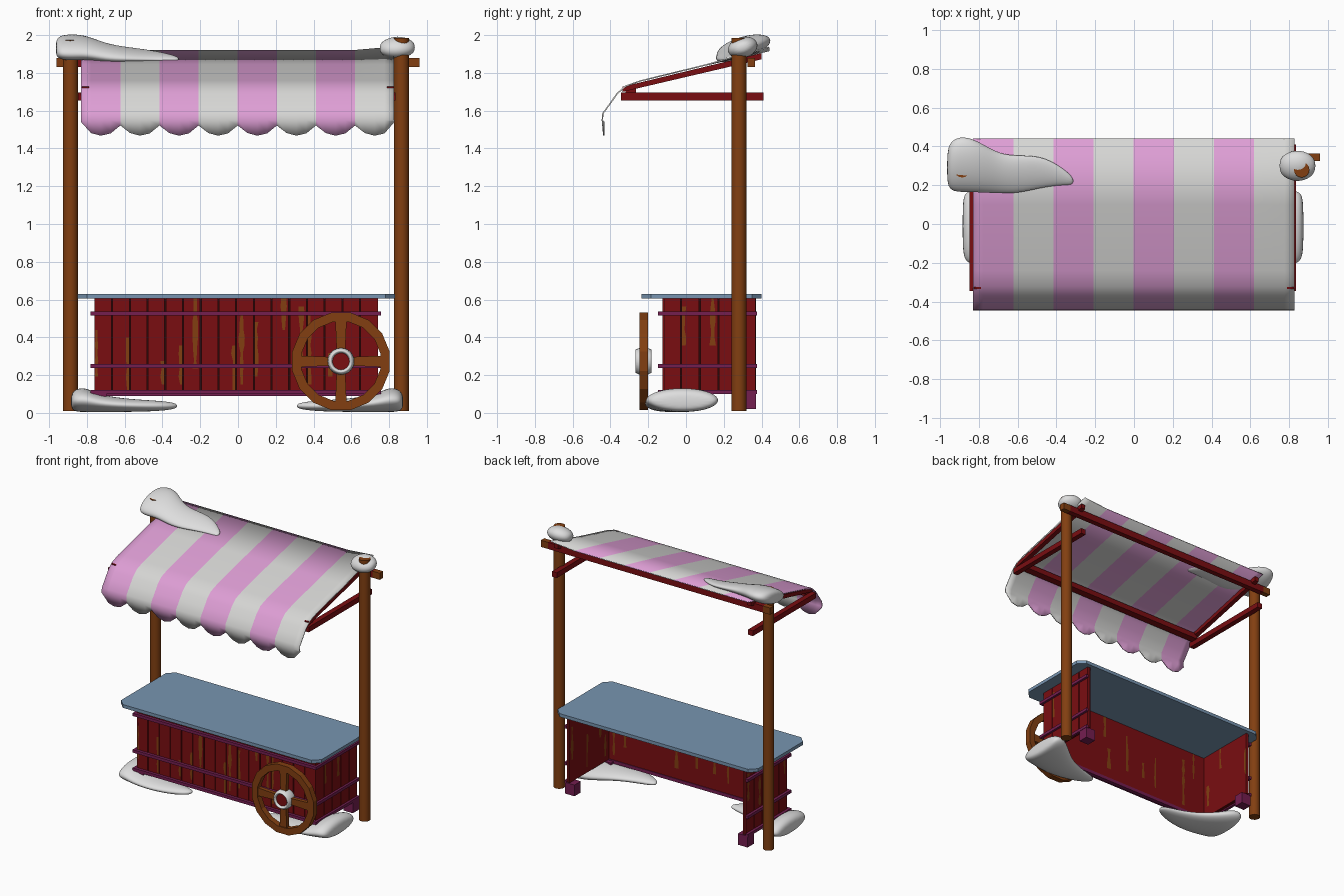
import bpy, bmesh, math, random
from mathutils import Vector

if "Cube" in bpy.data.objects:
    bpy.data.objects.remove(bpy.data.objects["Cube"])

random.seed(7)


def mat(name, r, g, b):
    lin = [((c / 255 + 0.055) / 1.055) ** 2.4 if c > 10 else c / 255 / 12.92 for c in (r, g, b)]
    m = bpy.data.materials.new(name)
    m.diffuse_color = (*lin, 1)
    m.use_nodes = True
    m.node_tree.nodes["Principled BSDF"].inputs["Base Color"].default_value = m.diffuse_color
    return m


RED = mat("dark red paint", 122, 13, 17)
BROWN = mat("bare wood", 130, 63, 17)
PLUM = mat("plum trim", 116, 30, 80)
BLUE = mat("blue counter", 120, 149, 177)
PINK = mat("pink cloth", 222, 158, 213)
WHITE = mat("white cloth", 214, 214, 212)
SNOW = mat("snow", 222, 222, 222)
DARK = mat("dark groove", 40, 8, 8)


def finish(name, bm, mats, smooth=None):
    me = bpy.data.meshes.new(name)
    bmesh.ops.recalc_face_normals(bm, faces=bm.faces)
    bm.to_mesh(me)
    bm.free()
    for m in mats:
        me.materials.append(m)
    ob = bpy.data.objects.new(name, me)
    bpy.context.collection.objects.link(ob)
    if smooth:
        bpy.ops.object.select_all(action='DESELECT')
        ob.select_set(True)
        bpy.context.view_layer.objects.active = ob
        bpy.ops.object.shade_smooth_by_angle(angle=math.radians(smooth))
    return ob


def prism(name, outline, offset, m):
    """Extrude a closed 3D outline by an offset vector."""
    bm = bmesh.new()
    f = bm.faces.new([bm.verts.new(p) for p in outline])
    ext = bmesh.ops.extrude_face_region(bm, geom=[f], use_keep_orig=True)
    vs = [v for v in ext['geom'] if isinstance(v, bmesh.types.BMVert)]
    bmesh.ops.translate(bm, verts=vs, vec=offset)
    return finish(name, bm, [m])


def box(name, x0, x1, y0, y1, z0, z1, m):
    return prism(name, [(x0, y0, z0), (x1, y0, z0), (x1, y1, z0), (x0, y1, z0)], (0, 0, z1 - z0), m)


def cylinder(name, loc, r, h, n, m, rot=(0, 0, 0)):
    bpy.ops.mesh.primitive_cylinder_add(vertices=n, radius=r, depth=h, location=loc, rotation=rot)
    ob = bpy.context.object
    ob.name = name
    ob.data.materials.append(m)
    bpy.ops.object.shade_smooth_by_angle(angle=math.radians(40))
    return ob


def plank_wall(name, o, u, width, count, gap, thick, z0=0.11, z1=0.605, rows=12):
    """Row of planks, each with a jagged strip of bare wood."""
    bm = bmesh.new()
    o, u, w = Vector(o), Vector(u), width / count
    for i in range(count):
        a, b = i * w + gap / 2, (i + 1) * w - gap / 2
        worn = random.random() < 0.7
        lo = random.randint(0, rows - 4)
        hi = lo + random.randint(3, 9)
        mid = random.choice([0.08, 0.3, 0.7, 0.92])
        grid = []
        for r in range(rows + 1):
            half = random.uniform(0.05, 0.19)
            s = [0, max(0.01, mid - half), min(0.99, mid + half), 1]
            z = z0 + (z1 - z0) * r / rows
            grid.append([bm.verts.new(o + u * (a + (b - a) * t) + Vector((0, 0, z))) for t in s])
        for r in range(rows):
            for c in range(3):
                f = bm.faces.new((grid[r][c], grid[r][c + 1], grid[r + 1][c + 1], grid[r + 1][c]))
                f.material_index = int(worn and c == 1 and lo <= r < hi)
    ob = finish(name, bm, [RED, BROWN])
    s = ob.modifiers.new("thickness", 'SOLIDIFY')
    s.thickness, s.offset = thick, 0


def snow(name, sections, slope=0.0, floor=None, n=14):
    """Smooth lump lofted along x from (x, y, z, half width, half height)."""
    bm = bmesh.new()
    rings = []
    for x, cy, cz, ry, rz in sections:
        ring = []
        for k in range(n):
            a = 2 * math.pi * k / n
            y, z = ry * math.cos(a), cz + rz * math.sin(a)
            z += slope * y
            ring.append(bm.verts.new((x, cy + y, z if floor is None else max(z, floor))))
        rings.append(ring)
    for p, q in zip(rings, rings[1:]):
        for k in range(n):
            bm.faces.new((p[k], p[(k + 1) % n], q[(k + 1) % n], q[k]))
    bm.faces.new(rings[0])
    bm.faces.new(rings[-1])
    ob = finish(name, bm, [SNOW], 180)
    ob.modifiers.new("soft", 'SUBSURF').levels = 2


# Cart body: planked front and sides, open at the back and below
X0, X1, Y0, Y1 = -0.76, 0.74, -0.125, 0.37
walls = [("front", (X0, Y0), (1, 0, 0), X1 - X0, 16), ("right", (X1, Y0), (0, 1, 0), Y1 - Y0, 5),
         ("left", (X0, Y1), (0, -1, 0), Y1 - Y0, 5)]
for side, (x, y), u, width, n in walls:
    out = Vector(u).cross(Vector((0, 0, 1)))
    for part, depth, gap, thick in (("planks", 0.006, 0.006, 0.012), ("lining", 0.020, 0, 0.010)):
        plank_wall(f"{side}_{part}", Vector((x, y, 0)) - out * depth, u, width, n, gap, thick)
    p = Vector((x, y, 0.112)) - out * 0.015
    e = p + Vector(u) * width
    prism(f"{side}_groove", [p, e, e + Vector((0, 0, 0.49)), p + Vector((0, 0, 0.49))], out * 0.004, DARK)

# Plum rails round three sides
for i, z in enumerate((0.10, 0.238, 0.515)):
    box(f"front_rail_{i}", -0.78, 0.757, -0.147, Y0, z, z + 0.022, PLUM)
    box(f"left_rail_{i}", -0.78, X0, Y0, 0.375, z, z + 0.022, PLUM)
    box(f"right_rail_{i}", X1, 0.757, Y0, 0.375, z, z + 0.022, PLUM)
box("front_sill", X0, X1, Y0, -0.095, 0.09, 0.115, PLUM)
for x in (-0.775, 0.675):
    for y in (-0.14, 0.295):
        box("foot", x, x + 0.08, y, y + 0.075, 0.02, 0.105, PLUM)

# Counter top with cut corners
ax, bx, ay, by, c = -0.85, 0.83, -0.235, 0.40, 0.05
prism("counter", [(x, y, 0.605) for x, y in (
    (ax + c, ay), (bx - c, ay), (bx, ay + c), (bx, by - c),
    (bx - c, by), (ax + c, by), (ax, by - c), (ax, ay + c))], (0, 0, 0.025), BLUE)

# Posts and awning frame
for name, x, top in (("left_post", -0.887, 1.975), ("right_post", 0.865, 1.985)):
    cylinder(name, (x, 0.28, (top + 0.01) / 2), 0.04, top - 0.01, 16, BROWN)
box("top_beam", -0.9, 0.9, 0.325, 0.365, 1.83, 1.88, RED)
box("top_beam_left_end", -0.96, -0.9, 0.325, 0.365, 1.83, 1.88, BROWN)
box("top_beam_right_end", 0.9, 0.96, 0.325, 0.365, 1.83, 1.88, BROWN)
box("front_beam", -0.81, 0.81, -0.32, -0.265, 1.69, 1.73, RED)
for x in (-0.848, 0.795):
    box("side_beam", x, x + 0.04, -0.345, 0.41, 1.655, 1.695, RED)
for x in (-0.825, 0.79):
    prism("rafter", [(x, -0.335, 1.70), (x, 0.40, 1.872), (x, 0.40, 1.905), (x, -0.335, 1.727)],
          (0.035, 0, 0), RED)

# Striped awning with scalloped edge
profile = [(0.44, 1.918), (0.1, 1.841), (-0.24, 1.758), (-0.32, 1.73), (-0.365, 1.69),
           (-0.40, 1.64), (-0.44, 1.585), (-0.443, 1.55)]
scallop = (1.522, 1.482, 1.468, 1.480)
bm = bmesh.new()
cols = []
for i in range(33):
    x = -0.83 + 1.657 * i / 32
    hem = 1.54 if i in (0, 32) else scallop[i % 4]
    lift = 0.018 * max(0, (i - 28) / 4)
    pts = [(y, z + (lift if k == 0 else 0)) for k, (y, z) in enumerate(profile)] + [(-0.435, hem)]
    cols.append([bm.verts.new((x, y, z)) for y, z in pts])
for i in range(32):
    for k in range(len(profile)):
        f = bm.faces.new((cols[i][k], cols[i][k + 1], cols[i + 1][k + 1], cols[i + 1][k]))
        f.material_index = (i // 4) % 2
ob = finish("awning", bm, [PINK, WHITE], 50)
s = ob.modifiers.new("thickness", 'SOLIDIFY')
s.thickness, s.offset = 0.007, 0

# Wheel: 16-sided rim, four tapered spokes, hub
WX, WZ, n = 0.545, 0.273, 16
bm = bmesh.new()
rings = []
for k in range(n):
    a = 2 * math.pi * (k + 0.5) / n
    rings.append([bm.verts.new((WX + r * math.cos(a), y, WZ + r * math.sin(a)))
                  for r, y in ((0.263, -0.245), (0.263, -0.20), (0.213, -0.20), (0.213, -0.245))])
for k in range(n):
    p, q = rings[k], rings[(k + 1) % n]
    for j in range(4):
        bm.faces.new((p[j], p[(j + 1) % 4], q[(j + 1) % 4], q[j]))
finish("wheel_rim", bm, [BROWN])
for k in range(4):
    d = Vector((math.cos(k * math.pi / 2), 0, math.sin(k * math.pi / 2)))
    t = Vector((-d.z, 0, d.x))
    o = Vector((WX, -0.238, WZ))
    prism("spoke", [o + d * r + t * h for r, h in ((0.03, -0.022), (0.22, -0.03), (0.22, 0.03), (0.03, 0.022))],
          (0, 0.03, 0), BROWN)
quarter = (math.pi / 2, 0, 0)
cylinder("hub_core", (WX, -0.225, WZ), 0.045, 0.06, 16, RED, quarter)
bpy.ops.mesh.primitive_torus_add(location=(WX, -0.225, WZ), rotation=quarter, major_radius=0.056,
                                 minor_radius=0.016, major_segments=24, minor_segments=10)
ob = bpy.context.object
ob.name, ob.scale = "hub_ring", (1, 1, 2.8)
ob.data.materials.append(SNOW)
bpy.ops.object.shade_smooth_by_angle(angle=math.radians(80))

# Snow on the post tops and awning
snow("snow_top_left", [(-0.965, 0.29, 1.93, 0.07, 0.03), (-0.95, 0.30, 1.935, 0.135, 0.055),
                       (-0.88, 0.31, 1.935, 0.150, 0.063), (-0.80, 0.295, 1.935, 0.135, 0.055),
                       (-0.70, 0.26, 1.905, 0.105, 0.045), (-0.60, 0.255, 1.898, 0.100, 0.033),
                       (-0.48, 0.27, 1.892, 0.085, 0.025), (-0.38, 0.25, 1.882, 0.050, 0.020),
                       (-0.31, 0.22, 1.872, 0.02, 0.012)], slope=0.25)
snow("snow_top_right", [(0.75, 0.30, 1.93, 0.025, 0.02), (0.775, 0.30, 1.932, 0.065, 0.045),
                        (0.845, 0.30, 1.935, 0.088, 0.064), (0.91, 0.30, 1.935, 0.065, 0.045),
                        (0.937, 0.30, 1.935, 0.025, 0.02)], slope=0.15)

# Snow drifts round the front corners
drift = [(-0.885, -0.01, 0.06, 0.13, 0.03), (-0.87, -0.015, 0.065, 0.19, 0.06), (-0.81, -0.02, 0.07, 0.20, 0.07),
         (-0.74, -0.04, 0.05, 0.18, 0.048), (-0.60, -0.10, 0.04, 0.12, 0.036), (-0.45, -0.11, 0.037, 0.075, 0.03),
         (-0.36, -0.10, 0.037, 0.045, 0.022), (-0.32, -0.09, 0.037, 0.015, 0.01)]
snow("snow_drift_left", drift, floor=0.004)
snow("snow_drift_right", [(-x - 0.01, y, z, a, b) for x, y, z, a, b in drift], floor=0.004)
